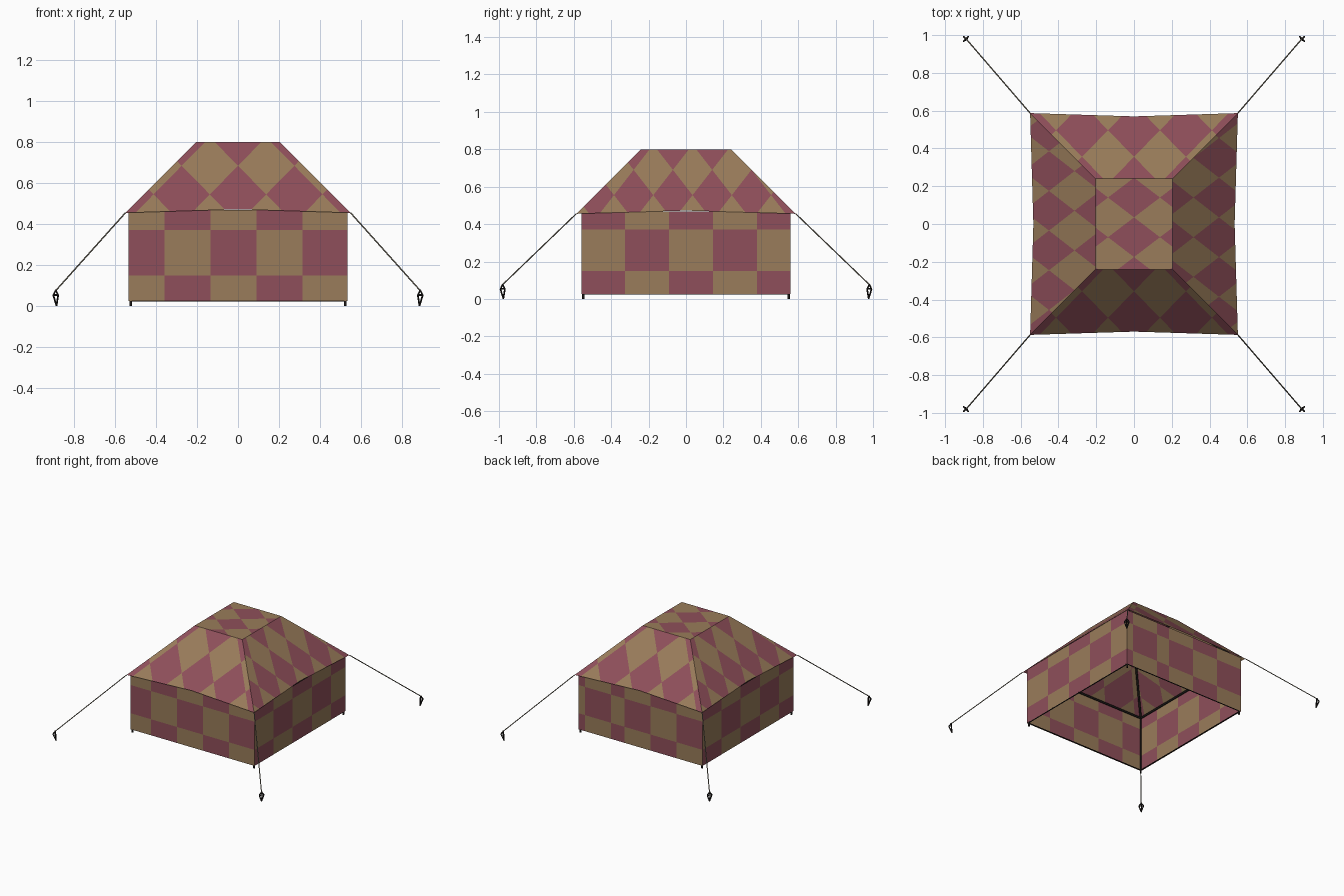
import bpy, bmesh, math
from mathutils import Vector

if "Cube" in bpy.data.objects:
    bpy.data.objects.remove(bpy.data.objects["Cube"])


def material(name, rgb):
    m = bpy.data.materials.new(name)
    m.diffuse_color = (*rgb, 1)
    m.use_nodes = True
    m.node_tree.nodes["Principled BSDF"].inputs["Base Color"].default_value = m.diffuse_color
    return m


RED = material("faded red cloth", (0.275, 0.078, 0.103))
TAN = material("tan cloth", (0.32, 0.202, 0.103))
BLACK = material("black pole", (0.012, 0.010, 0.009))
ROPE = material("grey rope", (0.22, 0.20, 0.15))

# Main sizes
WX, WY, WALL_LOW = 0.535, 0.56, 0.025
EX, EY, EAVE = 0.55, 0.587, 0.455
CX, CY, TOP = 0.205, 0.24, 0.80
PX, PY = 0.524, 0.549


def add_object(name, bm, mats):
    me = bpy.data.meshes.new(name)
    bm.to_mesh(me)
    bm.free()
    for m in mats:
        me.materials.append(m)
    ob = bpy.data.objects.new(name, me)
    bpy.context.collection.objects.link(ob)
    return ob


# A cloth panel between two edge lines, cut along two families of parallel
# lines and coloured as a checker. p and q are (normal, offset).
def cloth(name, low, high, p, q):
    bm = bmesh.new()
    a = [bm.verts.new(v) for v in low]
    b = [bm.verts.new(v) for v in high]
    for i in range(len(a) - 1):
        bm.faces.new((a[i], a[i + 1], b[i + 1], b[i]))
    for n, d in (p, q):
        for k in range(-14, 15):
            bmesh.ops.bisect_plane(
                bm, geom=bm.verts[:] + bm.edges[:] + bm.faces[:], dist=1e-5,
                plane_co=n * ((k - d) / n.length_squared), plane_no=n)
    for f in bm.faces:
        c = f.calc_center_median()
        f.material_index = sum(math.floor(n.dot(c) + d) for n, d in (p, q)) % 2
    return add_object(name, bm, (RED, TAN))


# Walls: squares
def wall(name, start, end, direction, origin, cell, top):
    d = Vector(direction)
    up = Vector((0, 0, 1))
    low = [Vector((*start, WALL_LOW)), Vector((*end, WALL_LOW))]
    high = [Vector((*start, top)), Vector((*end, top))]
    cloth(name, low, high, (d / cell, -origin / cell), (up / 0.22, -0.15 / 0.22))


wall("front_wall", (-WX, -WY), (WX, -WY), (1, 0, 0), -0.135, 0.225, 0.469)
wall("right_wall", (WX, -WY), (WX, WY), (0, 1, 0), -0.325, 0.235, 0.468)
wall("left_wall", (-WX, WY), (-WX, -WY), (0, -1, 0), -0.325, 0.235, 0.468)
wall("back_wall_near_right", (WX, WY), (0.16, WY), (1, 0, 0), 0.255, 0.225, 0.469)
wall("back_wall_near_left", (0.16, WY), (-WX, WY), (1, 0, 0), -WX, 0.225, 0.469)


# Roof: diamonds (a checker turned by 45 degrees)
def diamonds(u, u0, a, v, v0, b):
    u, v = Vector(u) / a, Vector(v) / b
    u0, v0 = u0 / a, v0 / b
    return (((u + v) / 2, (1 - u0 - v0) / 2), ((u - v) / 2, (1 - u0 + v0) / 2))


def roof_slope(name, c0, c1, t0, t1, pattern):
    c0, c1, t0, t1 = map(Vector, (c0, c1, t0, t1))
    mid_low, mid_top = (c0 + c1) / 2, (t0 + t1) / 2
    mid_low = mid_low.lerp(mid_top, 0.05)      # eave is lifted in the middle
    cloth(name, [c0, mid_low, c1], [t0, mid_top, t1], *pattern)


Z = (0, 0, 1)
for s, fb, rl in ((-1, "front", "left"), (1, "back", "right")):
    roof_slope(fb + "_roof", (-EX, s * EY, EAVE), (EX, s * EY, EAVE),
               (-CX, s * CY, TOP), (CX, s * CY, TOP),
               diamonds((1, 0, 0), 0, 0.1375, Z, 0.545, 0.14))
    roof_slope(rl + "_roof", (s * EX, -EY, EAVE), (s * EX, EY, EAVE),
               (s * CX, -CY, TOP), (s * CX, CY, TOP),
               diamonds((0, 1, 0), -0.07 * s, 0.105, Z, 0.555, 0.135))
cloth("roof_top", [Vector((-CX, -CY, TOP)), Vector((CX, -CY, TOP))],
      [Vector((-CX, CY, TOP)), Vector((CX, CY, TOP))],
      *diamonds((1, 0, 0), 0, 0.1375, (0, 1, 0), -0.07, 0.105))


# Straight rods
def rods(name, pairs, radius, mat, sides=6):
    bm = bmesh.new()
    for a, b in pairs:
        a, b = Vector(a), Vector(b)
        turn = (b - a).to_track_quat('Z', 'Y').to_matrix().to_4x4()
        turn.translation = (a + b) / 2
        bmesh.ops.create_cone(bm, cap_ends=True, segments=sides, radius1=radius,
                              radius2=radius, depth=(b - a).length, matrix=turn)
    for f in bm.faces:
        f.smooth = len(f.verts) == 4
    add_object(name, bm, (mat,))


def ring(x, y, z):
    c = [(-x, -y, z), (x, -y, z), (x, y, z), (-x, y, z)]
    return [(c[i], c[(i + 1) % 4]) for i in range(4)]


corners = [(sx, sy) for sx in (-1, 1) for sy in (-1, 1)]
rods("corner_poles", [((sx * PX, sy * PY, 0), (sx * PX, sy * PY, 0.455))
                      for sx, sy in corners], 0.007, BLACK)
rods("bottom_rails", ring(PX + .003, PY + .003, 0.027), 0.004, BLACK)
rods("eave_rails", ring(PX, PY, 0.455), 0.008, BLACK)
rods("hip_poles", [((sx * PX, sy * PY, 0.455), (sx * (CX - .01), sy * (CY - .01), 0.785))
                   for sx, sy in corners], 0.008, BLACK)
rods("top_rails", ring(CX - 0.01, CY - 0.01, 0.785), 0.008, BLACK)

# Guy ropes, and pegs with a wire loop on top
rods("guy_ropes", [((sx * EX, sy * EY, EAVE), (sx * 0.893, sy * 0.985, 0.072))
                   for sx, sy in corners], 0.0035, ROPE, 8)
for i, (sx, sy) in enumerate(corners):
    base = Vector((sx * 0.89, sy * 0.98, 0))
    side = Vector((sx, -sy, 0)).normalized() * 0.017
    out = Vector((sx, sy, 0)).normalized() * 0.017
    tip = base - out * 0.3 + Vector((0, 0, 0.002))
    top = base + Vector((0, 0, 0.078))
    l, r, o = (base + v + Vector((0, 0, 0.053)) for v in (-side, side, out))
    rods("peg_%d" % (i + 1), [(tip, l), (l, top), (top, r), (r, tip), (l, r),
                              (tip, o), (o, top)], 0.0045, BLACK, 5)
